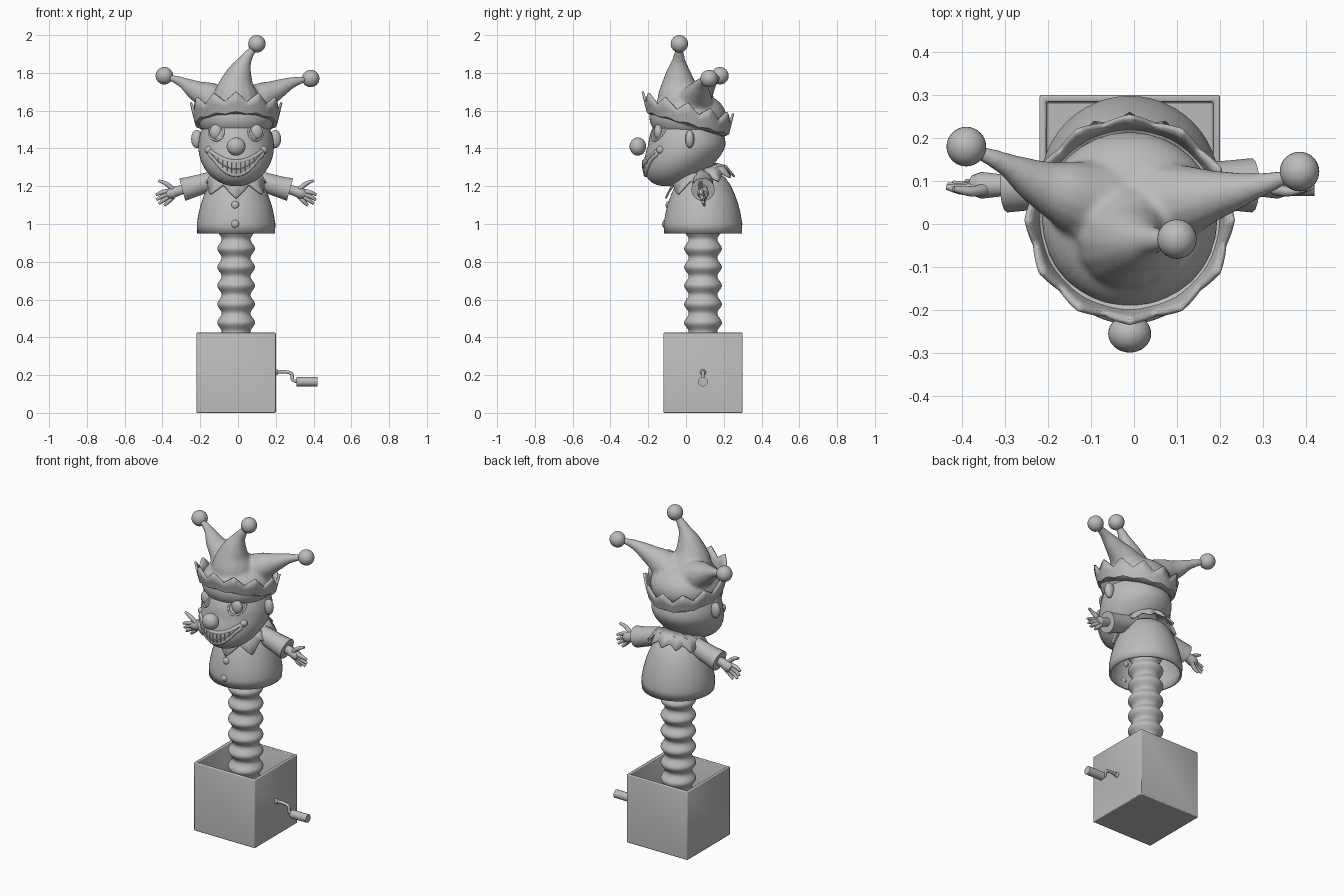
import bpy, bmesh, math
from mathutils import Vector
from mathutils.bvhtree import BVHTree

cube = bpy.data.objects.get("Cube")
if cube:
    bpy.data.objects.remove(cube)

CX, CY = -0.01, 0.09          # axis of the box, spring and body

grey = bpy.data.materials.new("plain grey")
grey.use_nodes = True
grey.diffuse_color = (0.5, 0.5, 0.5, 1)
grey.node_tree.nodes["Principled BSDF"].inputs["Base Color"].default_value = (0.5, 0.5, 0.5, 1)


def finish(obj, angle=40):
    obj.data.materials.clear()
    obj.data.materials.append(grey)
    bpy.ops.object.select_all(action='DESELECT')
    obj.select_set(True)
    bpy.context.view_layer.objects.active = obj
    bpy.ops.object.shade_smooth_by_angle(angle=math.radians(angle))
    return obj


def from_bmesh(name, bm, angle=40):
    bmesh.ops.recalc_face_normals(bm, faces=bm.faces)
    mesh = bpy.data.meshes.new(name)
    bm.to_mesh(mesh)
    bm.free()
    obj = bpy.data.objects.new(name, mesh)
    bpy.context.collection.objects.link(obj)
    return finish(obj, angle)


def ball(name, loc, size, segs=32):
    bm = bmesh.new()
    bmesh.ops.create_uvsphere(bm, u_segments=segs, v_segments=segs // 2, radius=1)
    for v in bm.verts:
        v.co = Vector(loc) + v.co * Vector(size)
    return from_bmesh(name, bm)


def tube(name, pts, radii, closed=False, angle=40, smooth=True):
    """Round sweep through pts, tapering by radii."""
    curve = bpy.data.curves.new(name, 'CURVE')
    curve.dimensions = '3D'
    curve.bevel_depth, curve.bevel_resolution = 1, 5
    curve.resolution_u, curve.use_fill_caps = 5, True
    s = curve.splines.new('BEZIER')
    s.bezier_points.add(len(pts) - 1)
    s.use_cyclic_u = closed
    for p, co, r in zip(s.bezier_points, pts, radii):
        p.co, p.radius = co, r
        p.handle_left_type = p.handle_right_type = 'AUTO' if smooth else 'VECTOR'
    obj = bpy.data.objects.new(name, curve)
    bpy.context.collection.objects.link(obj)
    bpy.ops.object.select_all(action='DESELECT')
    obj.select_set(True)
    bpy.context.view_layer.objects.active = obj
    bpy.ops.object.convert(target='MESH')
    return finish(bpy.context.object, angle)


def ring_sheet(name, rows, segs, thickness=0.0, angle=40):
    """Closed sheet; each row is a function of the angle from the front."""
    bm = bmesh.new()
    loops = [[bm.verts.new(row(2 * math.pi * i / segs)) for i in range(segs)] for row in rows]
    for a, b in zip(loops, loops[1:]):
        for i in range(segs):
            j = (i + 1) % segs
            bm.faces.new((a[i], a[j], b[j], b[i]))
    obj = from_bmesh(name, bm, angle)
    if thickness:
        mod = obj.modifiers.new("thickness", 'SOLIDIFY')
        mod.thickness, mod.offset = thickness, 0
    return obj


def polar(a, r, z, cy=CY):
    return (CX + r * math.sin(a), cy - r * math.cos(a), z)


def lathe(name, profile, segs=48, thickness=0.0):
    rows = [lambda a, r=r, z=z: polar(a, r, z) for r, z in profile]
    return ring_sheet(name, rows, segs, thickness)


def peak(p):
    return abs(2 * (p % 1) - 1)


# Open box
bm = bmesh.new()
bmesh.ops.create_cube(bm, size=1)
for v in bm.verts:
    v.co = (CX + v.co.x * 0.42, CY + v.co.y * 0.42, (v.co.z + 0.5) * 0.425)
top = max(bm.faces, key=lambda f: f.calc_center_median().z)
bmesh.ops.delete(bm, geom=[top], context='FACES')
box = from_bmesh("open_box", bm)
wall = box.modifiers.new("wall", 'SOLIDIFY')
wall.thickness, wall.offset, wall.use_even_offset = 0.016, -1, True
edge = box.modifiers.new("edge", 'BEVEL')
edge.width, edge.segments = 0.005, 2

# Crank on the left side of the box
ball("crank_mount", (0.202, CY, 0.215), (0.012, 0.016, 0.016), 16)
tube("crank_rod", [(0.19, CY, 0.215), (0.265, CY, 0.215), (0.285, CY, 0.205),
                   (0.29, CY, 0.175), (0.315, CY, 0.165)], [0.009] * 5)
tube("crank_handle", [(0.31, CY, 0.165), (0.42, CY, 0.165)], [0.025] * 2, smooth=False)

# Bellows spring
steps = [i / 12 for i in range(140)]
lathe("spring", [(0.088 + 0.012 * math.cos(2 * math.pi * t), 0.87 + 0.098 * (t - 8.7 + 0.7))
                 for t in steps if 0.02 < 0.87 + 0.098 * (t - 8)])

# Bell-shaped coat
lathe("coat", [(0.2, 0.95), (0.202, 1.0), (0.194, 1.05), (0.182, 1.1), (0.165, 1.15),
               (0.143, 1.2), (0.115, 1.24), (0.07, 1.27), (0.02, 1.28)], 48, 0.012)
for i, (y, z) in enumerate(((-0.113, 1.0), (-0.094, 1.1))):
    ball(f"button_{i + 1}", (CX - 0.005, y, z), (0.021, 0.014, 0.021), 20)


# Pointed collar: long points in front, short ruffles behind
def collar_tip(a):
    return peak(10 * a / (2 * math.pi) - 0.5 * math.sin(a))


def collar_row(base, drop, r, flare):
    def row(a):
        front = 0.5 + 0.5 * math.cos(a)
        t = collar_tip(a)
        z = base - 0.035 * math.cos(a) - drop * (0.3 + 0.7 * t * (0.35 + 0.65 * front))
        return polar(a, r + flare * t, z, CY - 0.015)
    return row


ring_sheet("collar", [collar_row(1.285, 0, 0.08, 0), collar_row(1.282, 0.02, 0.125, 0.012),
                      collar_row(1.27, 0.1, 0.155, 0.027)], 120, 0.01)

# Arms and hands
for side, s in (("left", 1), ("right", -1)):
    def at(x, y, z):
        return (CX + s * x, y, z)
    tube(f"{side}_sleeve", [at(0.07, CY, 1.25), at(0.15, CY, 1.222), at(0.22, CY, 1.2),
                            at(0.285, CY, 1.182)], [0.045, 0.053, 0.057, 0.063])
    tube(f"{side}_palm", [at(0.25, CY, 1.19), at(0.3, CY, 1.178), at(0.345, CY, 1.163),
                          at(0.365, CY, 1.155)], [0.024, 0.026, 0.031, 0.024])
    fingers = ((0.33, 1.178, 0.37, 1.213, 0.41, 1.23), (0.35, 1.175, 0.39, 1.168, 0.425, 1.155),
               (0.35, 1.163, 0.388, 1.148, 0.422, 1.128), (0.345, 1.152, 0.38, 1.13, 0.41, 1.107),
               (0.335, 1.145, 0.358, 1.12, 0.38, 1.098))
    for i, (xa, za, xb, zb, xc, zc) in enumerate(fingers):
        y = CY - 0.008 + 0.004 * i
        tube(f"{side}_finger_{i + 1}", [at(xa, y, za), at(xb, y - 0.006, zb), at(xc, y, zc)],
             [0.014, 0.012, 0.007])
    ball(f"{side}_ear", at(0.208, 0.02, 1.45), (0.03, 0.024, 0.048), 24)

# Head with a jaw pushed forward
bm = bmesh.new()
bmesh.ops.create_uvsphere(bm, u_segments=48, v_segments=32, radius=1)
for v in bm.verts:
    v.co = Vector((CX, 0.005, 1.41)) + v.co * Vector((0.2, 0.205, 0.21))
    jaw = max(0, (1.42 - v.co.z) / 0.22)
    v.co.y -= 0.11 * jaw ** 1.2
tree = BVHTree.FromBMesh(bm)
from_bmesh("head", bm)


def on_face(x, z, lift=0.0):
    hit = tree.ray_cast(Vector((CX + x, -1, z)), Vector((0, 1, 0)))[0]
    return Vector((CX + x, hit.y - lift, z))


# Nose, eyes and brows
ball("nose", (CX, -0.255, 1.41), (0.05, 0.044, 0.048))
for side, s in (("left", 1), ("right", -1)):
    ball(f"{side}_eye", on_face(s * 0.105, 1.487, -0.006), (0.036, 0.024, 0.042), 24)
    ring = [k * math.pi / 6 for k in range(12)]
    tube(f"{side}_eyelid", [on_face(s * 0.105 + 0.038 * math.cos(k), 1.487 + 0.044 * math.sin(k))
                            for k in ring], [0.006] * 12, closed=True)
    tube(f"{side}_brow", [on_face(s * x, z) for x, z in
                          ((0.05, 1.535), (0.08, 1.552), (0.11, 1.555), (0.145, 1.54))],
         [0.005, 0.01, 0.01, 0.004])
    ball(f"{side}_cheek", on_face(s * 0.142, 1.392, -0.012), (0.025, 0.022, 0.022), 20)


# Grin: two rows of inset teeth framed by lips
def mouth(u, v, lift):
    low, high = 1.26 + 0.12 * u * u, 1.33 + 0.056 * u * u
    return on_face(0.138 * u, low + (high - low) * v, lift)


bm = bmesh.new()
cols = 12
grid = [[bm.verts.new(mouth(2 * i / cols - 1, v, 0.004)) for v in (0, 0.45, 1)]
        for i in range(cols + 1)]
for a, b in zip(grid, grid[1:]):
    for k in range(2):
        bm.faces.new((a[k], b[k], b[k + 1], a[k + 1]))
bmesh.ops.recalc_face_normals(bm, faces=bm.faces)
if sum(f.normal.y for f in bm.faces) > 0:
    bmesh.ops.reverse_faces(bm, faces=bm.faces)
bmesh.ops.inset_individual(bm, faces=bm.faces, thickness=0.002, depth=0.006)
from_bmesh("teeth", bm, 30)
us = [i / 6 - 1 for i in range(13)]
lips = [mouth(u, 0, 0) for u in us] + [mouth(u, 1, 0) for u in reversed(us[1:-1])]
tube("lips", lips, [0.011] * len(lips), closed=True)

# Hat: crown and three horns fused into one soft shape
horns = {
    "left": [(0.03, 0.03, 1.58, 0.15), (0.12, 0.055, 1.665, 0.085), (0.2, 0.07, 1.708, 0.055),
             (0.29, 0.09, 1.75, 0.029), (0.37, 0.115, 1.77, 0.014)],
    "right": [(-0.05, 0.03, 1.58, 0.15), (-0.14, 0.065, 1.665, 0.085), (-0.22, 0.095, 1.705, 0.055),
              (-0.30, 0.14, 1.752, 0.027), (-0.38, 0.175, 1.782, 0.014)],
    "top": [(-0.01, -0.02, 1.6, 0.15), (-0.01, -0.035, 1.7, 0.115), (0.0, -0.04, 1.77, 0.08),
            (0.04, -0.038, 1.87, 0.034), (0.09, -0.035, 1.94, 0.016)]}
parts = [ball("hat", (CX, 0.01, 1.565), (0.205, 0.205, 0.14))]
for name, path in horns.items():
    parts.append(tube(f"{name}_horn", [p[:3] for p in path], [p[3] for p in path]))
for p in parts:
    p.select_set(True)
bpy.context.view_layer.objects.active = parts[0]
bpy.ops.object.join()
hat = finish(bpy.context.object, 180)
fuse = hat.modifiers.new("fuse", 'REMESH')
fuse.mode, fuse.voxel_size, fuse.use_smooth_shade = 'VOXEL', 0.009, True
soft = hat.modifiers.new("soften", 'SMOOTH')
soft.factor, soft.iterations = 0.5, 8
for name, loc in (("left", (0.385, 0.122, 1.77)), ("right", (-0.39, 0.18, 1.785)),
                  ("top", (0.1, -0.035, 1.954))):
    ball(f"{name}_bobble", loc, (0.046, 0.046, 0.046))


# Flared zigzag cuff, tilted towards the back
def cuff_row(r, rise, tip):
    return lambda a: polar(a, r + 0.012 * tip * peak(12 * a / (2 * math.pi)) / 0.05,
                           1.525 + 0.058 * math.cos(a) + rise
                           + tip * peak(12 * a / (2 * math.pi)), 0.01)


ring_sheet("hat_cuff", [cuff_row(0.19, 0.0, 0), cuff_row(0.212, 0.006, 0.01),
                        cuff_row(0.22, 0.04, 0.02), cuff_row(0.227, 0.068, 0.05)], 120, 0.012)
